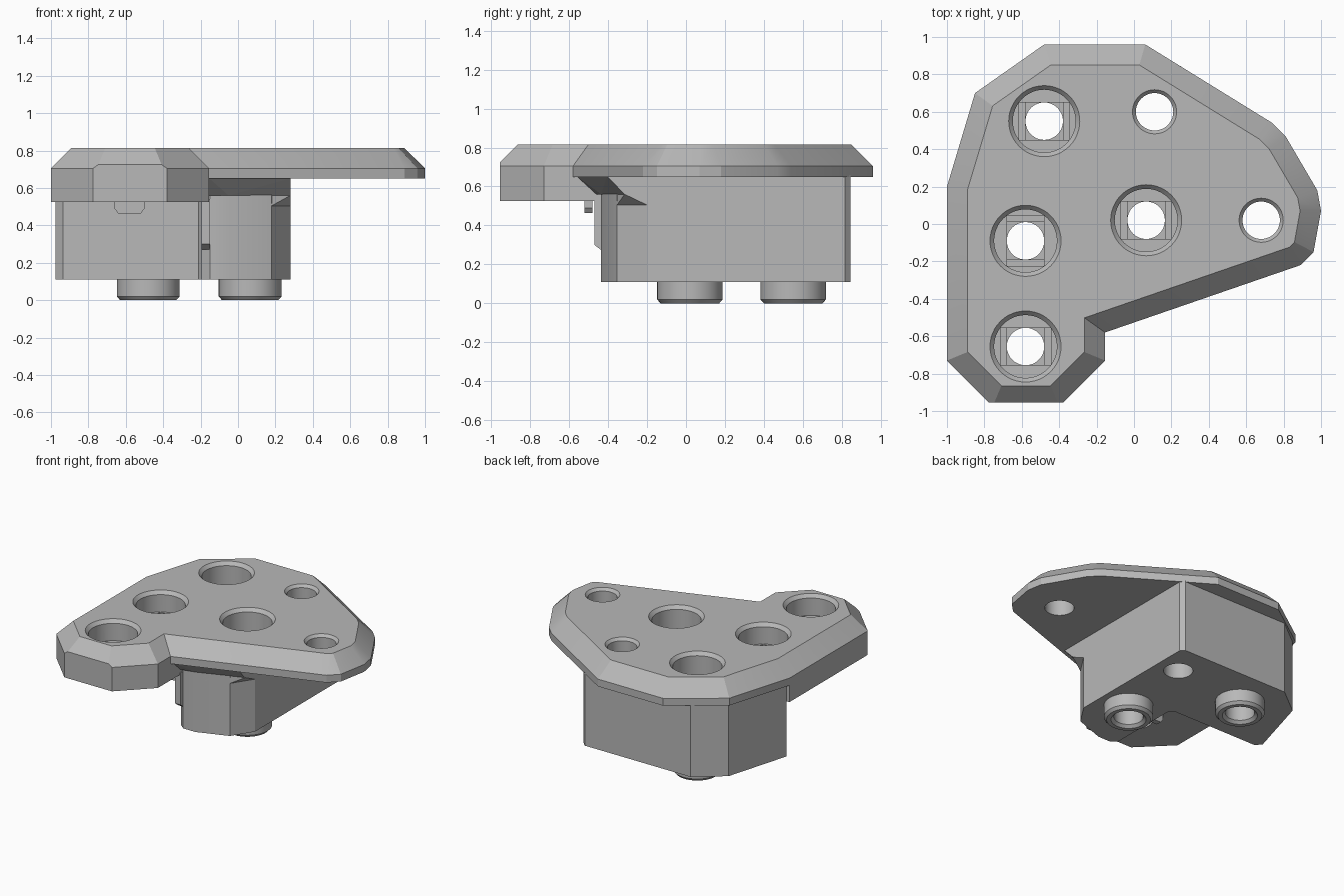
import bpy, bmesh, math
from mathutils import Vector, Matrix

cube = bpy.data.objects.get("Cube")
if cube:
    bpy.data.objects.remove(cube, do_unlink=True)

grey = bpy.data.materials.new("plain grey")
grey.use_nodes = True
colour = (0.48, 0.48, 0.48, 1)
grey.diffuse_color = colour
grey.node_tree.nodes["Principled BSDF"].inputs["Base Color"].default_value = colour


def finish(name, bm):
    bmesh.ops.recalc_face_normals(bm, faces=bm.faces)
    mesh = bpy.data.meshes.new(name)
    bm.to_mesh(mesh)
    bm.free()
    mesh.materials.append(grey)
    obj = bpy.data.objects.new(name, mesh)
    bpy.context.collection.objects.link(obj)
    return obj


def loft(layers):
    """Stack of (outline, height) rings, capped at both ends."""
    bm = bmesh.new()
    rings = [[bm.verts.new((x, y, z)) for x, y in pts] for pts, z in layers]
    for a, b in zip(rings, rings[1:]):
        for i in range(len(a)):
            j = (i + 1) % len(a)
            bm.faces.new((a[i], a[j], b[j], b[i]))
    bm.faces.new(rings[0][::-1])
    bm.faces.new(rings[-1])
    return bm


def hull(name, points):
    bm = bmesh.new()
    for p in points:
        bm.verts.new(p)
    bmesh.ops.convex_hull(bm, input=bm.verts)
    return finish(name, bm)


def inset(pts, d):
    """Mitred inward offset of a counter-clockwise outline."""
    out = []
    for i, p in enumerate(pts):
        p = Vector(p)
        e = (p - Vector(pts[i - 1])).normalized()
        f = (Vector(pts[(i + 1) % len(pts)]) - p).normalized()
        n, m = Vector((-e.y, e.x)), Vector((-f.y, f.x))
        out.append(p + (n + m) * d / (1 + n.dot(m)))
    return out


def turned(name, x, y, profile, sides=48):
    """Closed round solid from (radius, height) pairs."""
    def ring(r):
        angles = [2 * math.pi * i / sides for i in range(sides)]
        return [(x + r * math.cos(a), y + r * math.sin(a)) for a in angles]
    return finish(name, loft([(ring(r), z) for r, z in profile]))


def box(name, centre, size):
    bm = bmesh.new()
    bmesh.ops.create_cube(bm, size=1)
    bmesh.ops.transform(bm, verts=bm.verts,
                        matrix=Matrix.Translation(centre) @ Matrix.Diagonal((*size, 1)))
    return finish(name, bm)


BODY_Z, PLATE_Z, RIM_Z, TOP_Z = 0.11, 0.65, 0.705, 0.815

# Top plate with a chamfered upper rim and a trimmed front nose
outline = [(-0.48, 0.96), (-0.85, 0.7), (-1, 0.2), (-1, -0.73), (-0.755, -0.975),
           (-0.4, -0.975), (-0.155, -0.73), (-0.155, -0.58), (0.89, -0.22),
           (0.96, -0.15), (1, 0.07), (0.98, 0.18), (0.81, 0.47), (0.74, 0.54), (0.06, 0.96)]
bm = loft([(outline, PLATE_Z), (outline, RIM_Z), (inset(outline, 0.11), TOP_Z)])
cut = bmesh.ops.bisect_plane(bm, geom=bm.verts[:] + bm.edges[:] + bm.faces[:],
                             plane_co=(0, -0.955, 0), plane_no=(0, -1, 0), clear_outer=True)
bmesh.ops.holes_fill(bm, edges=[e for e in bm.edges if e.is_boundary])
top_plate = finish("top_plate", bm)

# Thick front tab under the plate
tab = [(-1, 0.2), (-1, -0.73), (-0.775, -0.955), (-0.38, -0.955), (-0.155, -0.73), (-0.155, 0.2)]
front_tab = finish("front_tab", loft([(tab, 0.525), (tab, PLATE_Z)]))

# Main body
base = [(0.28, -0.2), (0.28, 0.815), (0.25, 0.845), (-0.63, 0.845), (-0.835, 0.685),
        (-0.975, 0.2), (-0.935, 0.16), (-0.235, 0.16), (-0.21, 0.15), (-0.195, 0.12),
        (-0.195, -0.4), (-0.15, -0.436), (-0.05, -0.436), (0.18, -0.354)]
main_body = finish("main_body", loft([(base, BODY_Z), (base, PLATE_Z + 0.01)]))

# Sloped supports between the body and the plate overhang
hull("upper_flare", [(-0.155, -0.2, 0.56), (-0.155, -0.46, 0.56), (-0.05, -0.436, 0.56),
                     (0.28, -0.315, 0.56), (0.28, -0.2, 0.56),
                     (-0.155, -0.2, 0.652), (-0.155, -0.56, 0.652),
                     (0.28, -0.405, 0.652), (0.28, -0.2, 0.652)])
hull("corner_flare", [(-0.05, -0.436, 0.505), (0.18, -0.354, 0.505), (0.28, -0.2, 0.505),
                      (-0.05, -0.436, 0.56), (0.28, -0.315, 0.56), (0.28, -0.2, 0.56)])

# Small rib and nub in front of the body
hull("front_rib", [(x, y, z) for x in (-0.195, -0.15)
                   for y, z in ((-0.47, 0.54), (-0.47, 0.3), (-0.43, 0.27), (-0.43, 0.54))])
hull("tab_nub", [(x, y, z) for y in (-0.52, -0.48)
                 for x, z in ((-0.66, 0.53), (-0.66, 0.49), (-0.64, 0.463),
                              (-0.52, 0.463), (-0.5, 0.49), (-0.5, 0.53))])

# Round bosses below the body
deep, shallow = [(-0.48, 0.55), (0.065, 0.02)], [(-0.58, -0.09), (-0.58, -0.655)]
bosses = [turned("bottom_boss", x, y, [(0.15, 0), (0.168, 0.02), (0.168, BODY_Z + 0.005)])
          for x, y in deep]

# Cutters: counterbored screw holes with stepped floors, and plain holes
cutters = []
for spots, floor in ((deep, 0.35), (shallow, 0.66)):
    for i, (x, y) in enumerate(spots):
        cutters.append(turned("bore", x, y, [(0.168, floor), (0.168, 0.79),
                                             (0.19, TOP_Z), (0.19, 0.9)]))
        cutters.append(turned("shaft", x, y, [(0.13, -0.01), (0.1, 0.02), (0.1, floor + 0.05)]))
        along_y = (floor > 0.5 and i == 0)
        slot = (0.2, 0.27) if along_y else (0.27, 0.2)
        cutters.append(box("slot", (x, y, floor), (*slot, 0.03)))
        cutters.append(box("square", (x, y, floor), (0.2, 0.2, 0.06)))
for x, y in ((0.11, 0.6), (0.68, 0.02)):
    cutters.append(turned("plain_hole", x, y, [(0.1, 0.05), (0.1, 0.795),
                                               (0.118, TOP_Z), (0.118, 0.9)]))

for part in [top_plate, front_tab, main_body] + bosses:
    for c in cutters:
        mod = part.modifiers.new("hole", 'BOOLEAN')
        mod.operation, mod.solver, mod.object = 'DIFFERENCE', 'EXACT', c
    graph = bpy.context.evaluated_depsgraph_get()
    result = bpy.data.meshes.new_from_object(part.evaluated_get(graph))
    part.modifiers.clear()
    part.data = result
for c in cutters:
    bpy.data.objects.remove(c, do_unlink=True)

# Smooth the round walls, keep edges sharp
for part in [top_plate, front_tab, main_body] + bosses:
    bpy.ops.object.select_all(action='DESELECT')
    part.select_set(True)
    bpy.context.view_layer.objects.active = part
    bpy.ops.object.shade_smooth_by_angle(angle=math.radians(20))
